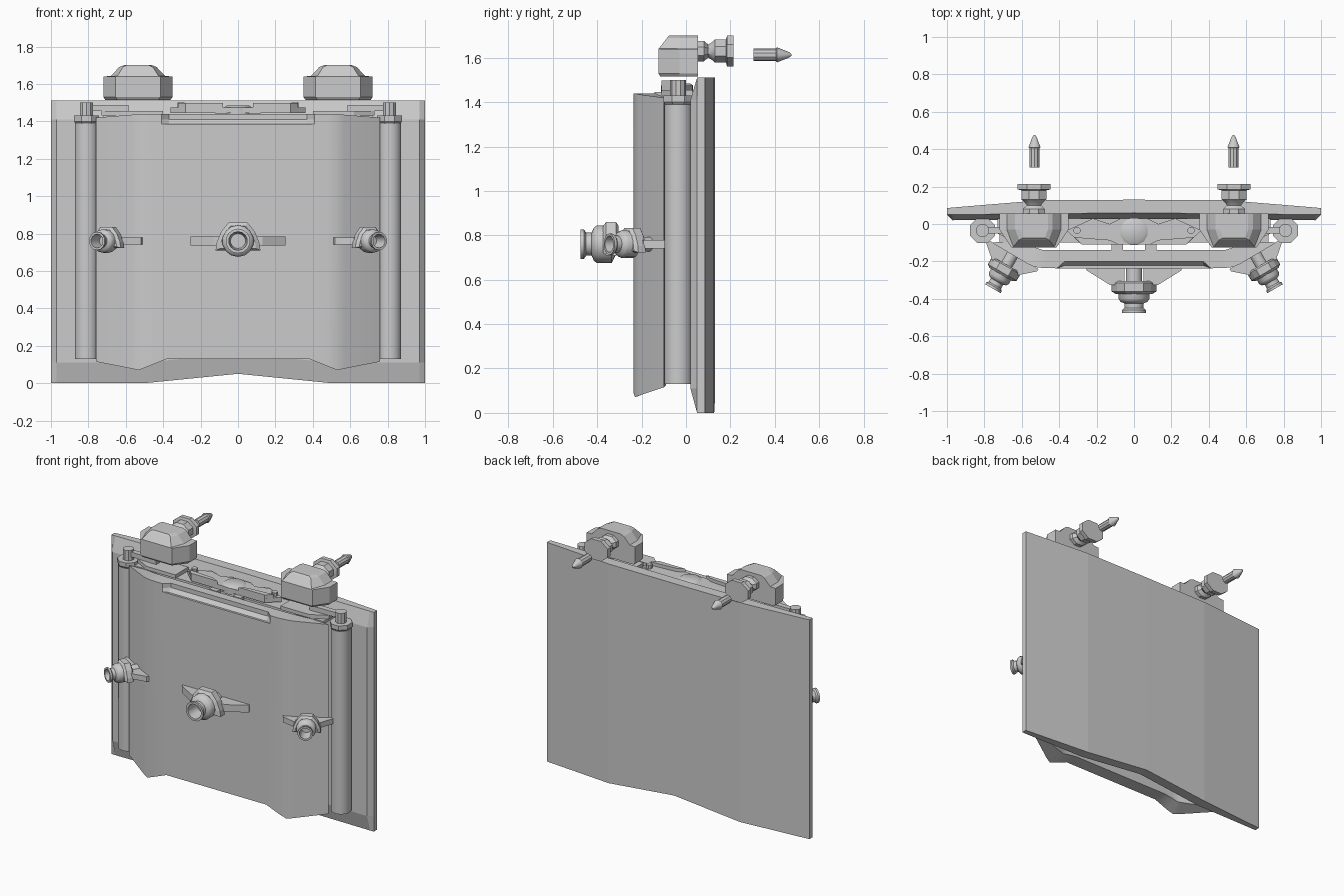
import bpy, bmesh, math
from mathutils import Matrix, Vector

if "Cube" in bpy.data.objects:
    bpy.data.objects.remove(bpy.data.objects["Cube"])


def loft(name, rings, mat=None, cap=True, smooth=None):
    """Skin a list of equal-length closed rings into one object."""
    bm = bmesh.new()
    vs = [[bm.verts.new(p) for p in r] for r in rings]
    n = len(rings[0])
    for a, b in zip(vs, vs[1:]):
        for i in range(n):
            j = (i + 1) % n
            bm.faces.new((a[i], a[j], b[j], b[i]))
    if cap:
        bm.faces.new(vs[0])
        bm.faces.new(vs[-1])
    bmesh.ops.remove_doubles(bm, verts=bm.verts, dist=0.0002)
    bmesh.ops.recalc_face_normals(bm, faces=bm.faces)
    me = bpy.data.meshes.new(name)
    bm.to_mesh(me)
    bm.free()
    ob = bpy.data.objects.new(name, me)
    bpy.context.collection.objects.link(ob)
    if mat:
        me.transform(mat)
    if smooth:
        bpy.ops.object.select_all(action='DESELECT')
        ob.select_set(True)
        bpy.context.view_layer.objects.active = ob
        bpy.ops.object.shade_smooth_by_angle(angle=math.radians(smooth))
    return ob


def lathe(name, prof, mat, n=16, sx=1.0):
    """Revolve (radius, distance) pairs around local y."""
    rings = [[(sx * r * math.cos(t), d, r * math.sin(t))
              for t in [2 * math.pi * (i + .5) / n for i in range(n)]] for r, d in prof]
    return loft(name, rings, mat, smooth=35)


def prism(name, outline, z0, z1, mat=None):
    return loft(name, [[(x, y, z) for x, y in outline] for z in (z0, z1)], mat)


def box(name, x0, x1, y0, y1, z0, z1):
    return prism(name, [(x0, y0), (x1, y0), (x1, y1), (x0, y1)], z0, z1)


# Back panel: bevelled front border, folded back, raised bottom centre
def panel_section(x, yb, yo, yi, zb):
    return [(x, yb, zb), (x, yb, 1.51), (x, yo, 1.51),
            (x, yi, 1.41), (x, yi, zb + .11), (x, yo, zb)]

half = [(1, .085, .05, .05, 0), (.97, .088, .05, .02, 0), (.5, .127, .055, .025, 0)]
sections = [panel_section(-h[0], *h[1:]) for h in half]
sections += [panel_section(0, .13, .06, .03, .05)]
sections += [panel_section(*h) for h in reversed(half)]
loft("back_panel", sections)

# Bent front plate with jagged lower edge
def plate_section(s, x, yf, xb, yb, zt, zb, zbb):
    return [(s * x, yf, zb), (s * x, yf, zt), (s * xb, yb, zt), (s * xb, yb, zbb)]

st = [(.76, -.10, .68, -.09, 1.42, .115, .125), (.57, -.212, .52, -.128, 1.435, .078, .11),
      (.53, -.23, .49, -.138, 1.44, .07, .11), (.48, -.236, .45, -.14, 1.44, .09, .12),
      (.38, -.237, .38, -.14, 1.44, .13, .13)]
plate = loft("front_plate", [plate_section(-1, *s) for s in st]
             + [plate_section(1, *s) for s in reversed(st)], smooth=30)

# Wedge-shaped recess along the top of the front plate
cut = loft("recess_cutter", [[(-.41, -.26, z), (.41, -.26, z), (.41, -.236, z), (.37, y, z),
                              (-.37, y, z), (-.41, -.236, z)]
                             for z, y in ((1.385, -.222), (1.41, -.2), (1.5, -.2))])
cut.hide_render = True
cut.hide_viewport = True
m = plate.modifiers.new("recess", 'BOOLEAN')
m.object = cut
m.operation = 'DIFFERENCE'
m.solver = 'EXACT'
dg = bpy.context.evaluated_depsgraph_get()
new_mesh = bpy.data.meshes.new_from_object(plate.evaluated_get(dg))
plate.modifiers.clear()
plate.data = new_mesh
bpy.data.objects.remove(cut)

# Top mechanism: thin tray, bow-tie bracket, hub and feet
box("tray", -.72, .72, -.10, .03, 1.41, 1.43)
bow = [(.28, -.11), (.36, -.035), (.22, .03), (.13, .0), (.07, .03)]
bow += [(-x, y) for x, y in reversed(bow)]
prism("bow_bracket", bow, 1.445, 1.475)
up = Matrix.Rotation(math.pi / 2, 4, 'X')   # local y becomes z
lathe("hub", [(.075, 1.43), (.075, 1.475), (.06, 1.485)],
      Matrix.Translation((0, -.04, 0)) @ up, 12)

for s, side in ((1, "right"), (-1, "left")):
    # Side column with cap and pin
    col = Matrix.Translation((s * .81, -.035, 0)) @ up
    lathe(side + "_column", [(.064, .13), (.064, 1.39)], col, 16)
    lathe(side + "_column_cap", [(.06, 1.385), (.072, 1.4), (.072, 1.43)], col, 8)
    lathe(side + "_column_pin", [(.036, 1.43), (.036, 1.5)], col, 10)
    # Arms, gussets and small feet
    prism(side + "_column_arm", [(s * .585, -.055), (s * .78, -.05), (s * .78, -.015),
                                 (s * .585, -.015)], 1.455, 1.488)
    prism(side + "_gusset", [(s * .4, -.11), (s * .62, -.11), (s * .73, -.05),
                             (s * .73, .03), (s * .4, .03)], 1.43, 1.455)
    prism(side + "_bow_wing", [(s * .08, -.11), (s * .28, -.11), (s * .32, -.07),
                               (s * .13, -.085)], 1.475, 1.498)
    lathe(side + "_bow_pin", [(.02, 1.47), (.02, 1.5)],
          Matrix.Translation((s * .305, -.035, 0)) @ up, 8)
    box(side + "_foot", s * .06, s * .12, -.142, -.105, 1.42, 1.445)

    # Head block
    def ring(hw, fw, yf, ym, z):
        pts = [(-hw, .055), (-hw, ym), (-fw, yf), (fw, yf), (hw, ym), (hw, .055)]
        return [(s * .535 + x, y, z) for x, y in pts]
    loft(side + "_head_block", [ring(.175, .11, -.115, -.03, 1.515),
                                ring(.185, .12, -.125, -.03, 1.53),
                                ring(.185, .12, -.125, -.03, 1.64),
                                ring(.145, .11, -.122, -.03, 1.642),
                                ring(.10, .08, -.085, -.03, 1.69),
                                ring(.075, .06, -.075, -.03, 1.70)])
    # Rear connector and detached spike
    lathe(side + "_connector", [(.05, .05), (.05, .08), (.032, .1), (.045, .12), (.056, .13),
                                (.056, .18), (.075, .185), (.075, .215)],
          Matrix.Translation((s * .535, 0, 1.63)), 8, 1.28)
    lathe(side + "_spike", [(.028, .303), (.028, .405), (.034, .41), (.012, .465), (.004, .475)],
          Matrix.Translation((s * .532, 0, 1.613)), 10)


# Front nozzles with winged mounts, local axis -y
def nozzle(name, x, y, ang, wx, r, d):
    base = Matrix.Translation((x, y, .76)) @ Matrix.Rotation(ang, 4, 'Z')
    body = base @ Matrix.Diagonal((r, d, r, 1))
    lathe(name + "_barrel", [(.045, .02), (.045, -.08), (.085, -.1), (.085, -.165), (.075, -.18),
                             (.052, -.19), (.052, -.215), (.066, -.225), (.066, -.24),
                             (.05, -.24), (.04, -.15)], body, 14)
    arch = [(.05, -.05), (.12, -.05), (.115, -.01), (.09, .05), (.05, .1)]
    arch += [(-a, b) for a, b in reversed(arch)]
    loft(name + "_collar", [[(a * k, c, b * k) for a, b in arch]
                            for k, c in ((.85, -.07), (1, -.08), (1, -.125), (.8, -.14))], body)
    for s in (1, -1):
        prism(name + "_wing", [(s * .05, 0.005), (s * .255, 0.005), (s * .255, -.012),
                               (s * .13, -.09), (s * .05, -.09)], -.025, .025,
              base @ Matrix.Diagonal((wx, d, r, 1)))


nozzle("centre_nozzle", 0, -.235, 0, 1, 1, 1)
for s, side in ((1, "right"), (-1, "left")):
    nozzle(side + "_nozzle", s * .65, -.165, s * math.radians(30), .62, .74, .87)
